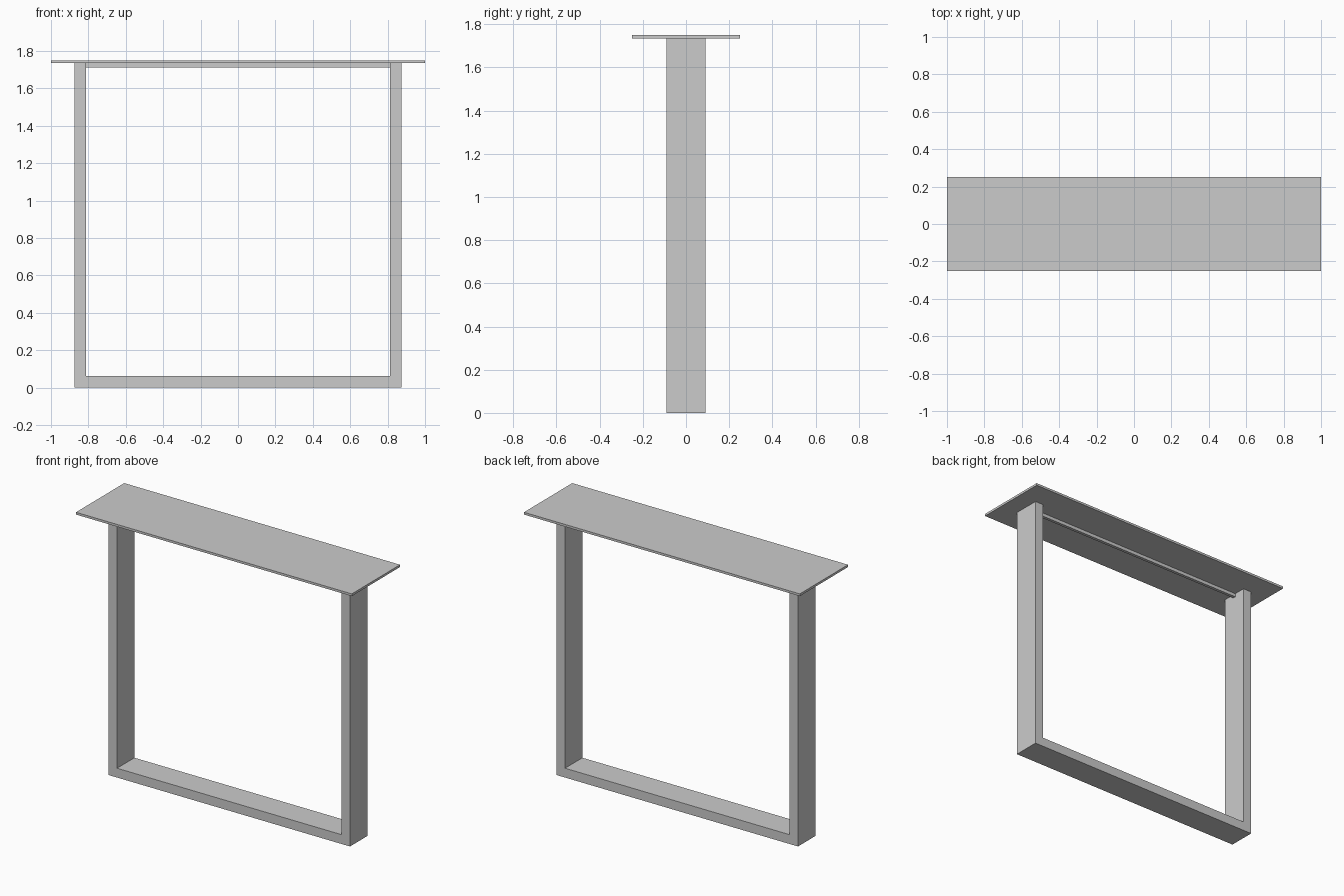
import bpy

if "Cube" in bpy.data.objects:
    bpy.data.objects.remove(bpy.data.objects["Cube"])


def box(name, x, y, z):
    """Box from (min, max) ranges on each axis."""
    bpy.ops.mesh.primitive_cube_add(size=1, location=[(a + b) / 2 for a, b in (x, y, z)])
    ob = bpy.context.object
    ob.name = name
    ob.scale = [b - a for a, b in (x, y, z)]
    bpy.ops.object.transform_apply(location=False, rotation=False, scale=True)
    return ob


OUT, INN, D = 0.875, 0.814, 0.09   # leg outer/inner x, half depth
TOP, UNDER = 1.75, 1.735           # shelf top and underside

# thin shelf board
box("top_board", (-1, 1), (-0.25, 0.25), (UNDER, TOP))

# upright legs
for side, x in (("left", (-OUT, -INN)), ("right", (INN, OUT))):
    box(side + "_leg", x, (-D, D), (0, UNDER))

# floor rail between the legs
box("bottom_rail", (-INN, INN), (-D, D), (0, 0.061))

# slim stiffening rail under the board
box("under_rail", (-INN, INN), (-0.01, 0.01), (1.713, UNDER))
